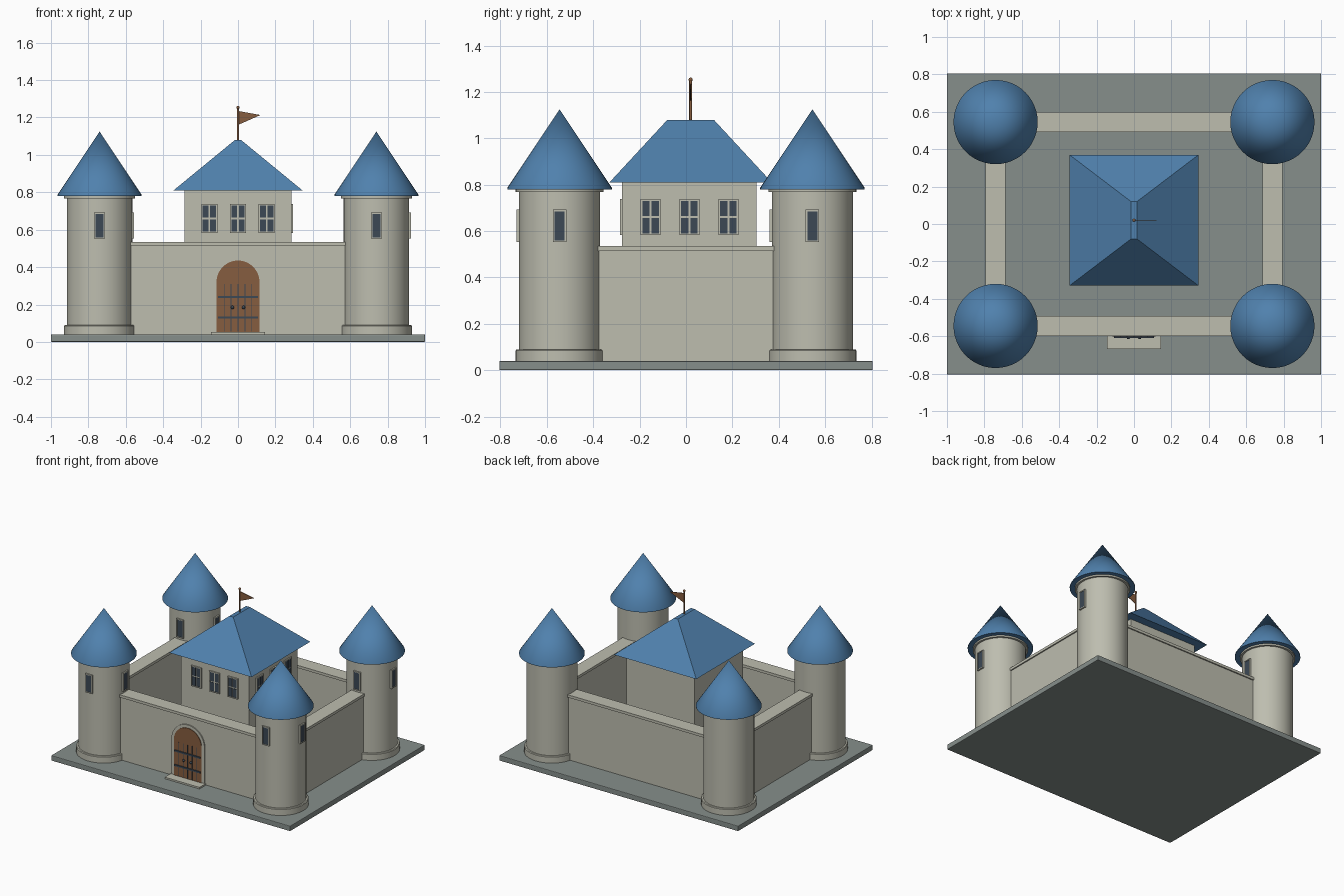
import bpy, bmesh, math
from mathutils import Matrix, Vector

cube = bpy.data.objects.get("Cube")
if cube:
    bpy.data.objects.remove(cube, do_unlink=True)


def material(name, r, g, b):
    m = bpy.data.materials.new(name)
    m.use_nodes = True
    m.diffuse_color = (r, g, b, 1)
    m.node_tree.nodes["Principled BSDF"].inputs["Base Color"].default_value = (r, g, b, 1)
    return m


STONE = material("pale stone", 0.51, 0.51, 0.43)
GROUND = material("grey ground", 0.24, 0.275, 0.26)
BLUE = material("roof blue", 0.08, 0.22, 0.42)
WOOD = material("brown wood", 0.24, 0.11, 0.05)
SLATE = material("dark slate", 0.045, 0.065, 0.09)


def finish(name, bm, mat, bevel=0.0, smooth=False):
    bmesh.ops.recalc_face_normals(bm, faces=bm.faces)
    mesh = bpy.data.meshes.new(name)
    bm.to_mesh(mesh)
    bm.free()
    mesh.materials.append(mat)
    ob = bpy.data.objects.new(name, mesh)
    bpy.context.collection.objects.link(ob)
    if bevel:
        mod = ob.modifiers.new("soft edges", 'BEVEL')
        mod.width, mod.segments = bevel, 2
    if smooth:
        bpy.ops.object.select_all(action='DESELECT')
        ob.select_set(True)
        bpy.context.view_layer.objects.active = ob
        bpy.ops.object.shade_smooth_by_angle(angle=math.radians(35))
    return ob


def box(name, x, y, z, mat, bevel=0.0):
    """Box from (min, max) pairs."""
    bm = bmesh.new()
    bmesh.ops.create_cube(bm, size=1)
    for v in bm.verts:
        for i, (a, b) in enumerate((x, y, z)):
            v.co[i] = a if v.co[i] < 0 else b
    return finish(name, bm, mat, bevel)


def lathe(name, profile, x, y, mat, sides=48):
    """Spin an (r, z) profile round the vertical."""
    bm = bmesh.new()
    vs = [bm.verts.new((r, 0, z)) for r, z in profile]
    edges = [bm.edges.new(p) for p in zip(vs, vs[1:])]
    bmesh.ops.spin(bm, geom=vs + edges, axis=(0, 0, 1), cent=(0, 0, 0),
                   angle=2 * math.pi, steps=sides)
    bmesh.ops.remove_doubles(bm, verts=bm.verts, dist=0.0001)
    ob = finish(name, bm, mat, smooth=True)
    ob.location = (x, y, 0)
    return ob


def prism(name, outline, y0, y1, mat):
    """Extrude an (x, z) outline along y."""
    bm = bmesh.new()
    face = bm.faces.new([bm.verts.new((x, y0, z)) for x, z in outline])
    new = bmesh.ops.extrude_face_region(bm, geom=[face])["geom"]
    for v in new:
        if isinstance(v, bmesh.types.BMVert):
            v.co.y = y1
    return finish(name, bm, mat)


def arch(r, spring, foot, n=24):
    curve = [(r * math.cos(math.pi * i / n), spring + r * math.sin(math.pi * i / n))
             for i in range(n + 1)]
    return [(r, foot)] + curve + [(-r, foot)]


def window(name, place, w, h, z, panes):
    """Framed window facing -y at the origin, then moved by the matrix."""
    cols, rows = panes
    edge, bar = 0.007, 0.009
    parts = [box(name + "_sill_block", (-w / 2, w / 2), (-0.004, 0.03), (z - h / 2, z + h / 2), STONE)]
    for s in (-1, 1):
        a, b = sorted((s * w / 2, s * (w / 2 - edge)))
        parts.append(box(name + "_jamb", (a, b), (-0.01, 0.0), (z - h / 2, z + h / 2), STONE))
        a, b = sorted((s * h / 2, s * (h / 2 - edge)))
        parts.append(box(name + "_rail", (-w / 2, w / 2), (-0.01, 0.0), (z + a, z + b), STONE))
    iw, ih = w - 2 * edge, h - 2 * edge
    pw, ph = (iw - bar * (cols - 1)) / cols, (ih - bar * (rows - 1)) / rows
    for c in range(cols):
        for r in range(rows):
            x0, z0 = -iw / 2 + c * (pw + bar), z - ih / 2 + r * (ph + bar)
            parts.append(box(name + "_pane", (x0, x0 + pw), (-0.007, -0.003), (z0, z0 + ph), SLATE))
    for p in parts:
        p.matrix_world = place


def facing(x, y, side):
    """Front (-y) when side is 0, +x when side is 1."""
    return Matrix.Translation((x, y, 0)) @ Matrix.Rotation(side * math.pi / 2, 4, 'Z')


# Ground slab
box("ground_slab", (-1, 1), (-0.805, 0.805), (0, 0.04), GROUND, 0.005)

# Corner towers with plinth, eave ring, cone roof and two windows
TX, TY, TR = 0.74, 0.545, 0.175
for sx in (-1, 1):
    for sy in (-1, 1):
        cx, cy = sx * TX, sy * TY
        lathe("tower_body", [(0, 0.04), (TR, 0.04), (TR, 0.78), (0, 0.78)], cx, cy, STONE)
        lathe("tower_plinth", [(0, 0.04), (0.19, 0.04), (0.19, 0.085), (0.186, 0.09), (0, 0.09)],
              cx, cy, STONE)
        lathe("tower_eave_ring", [(0, 0.768), (0.19, 0.768), (0.19, 0.785), (0, 0.785)], cx, cy, STONE)
        lathe("tower_roof", [(0, 0.78), (0.225, 0.78), (0.225, 0.787), (0, 1.125)], cx, cy, BLUE)
        window("tower_window", facing(cx, cy - TR, 0), 0.058, 0.14, 0.622, (1, 1))
        window("tower_window", facing(cx + TR, cy, 1), 0.058, 0.14, 0.622, (1, 1))

# Curtain walls with overhanging caps
for s in (-1, 1):
    for part, half, z, mat in (("wall", 0.045, (0.04, 0.515), STONE),
                               ("wall_cap", 0.054, (0.515, 0.535), STONE)):
        box("cross_" + part, (-0.66, 0.66), (s * TY - half, s * TY + half), z, mat)
        box("side_" + part, (s * TX - half, s * TX + half), (-0.45, 0.45), z, mat)

# Keep with hipped roof
KY = 0.015
box("keep_body", (-0.285, 0.285), (KY - 0.29, KY + 0.29), (0.04, 0.815), STONE)
bm = bmesh.new()
bmesh.ops.create_cube(bm, size=2)
for v in bm.verts:
    top = v.co.z > 0
    hx, hy, z = (0.016, 0.1, 1.08) if top else (0.345, 0.35, 0.81)
    v.co = Vector((v.co.x * hx, KY + 0.005 + v.co.y * hy, z))
finish("keep_roof", bm, BLUE)
for i in (-1, 0, 1):
    window("keep_window", facing(i * 0.153, KY - 0.29, 0), 0.085, 0.155, 0.66, (2, 2))
    window("keep_window", facing(0.285, KY + i * 0.168, 1), 0.085, 0.155, 0.66, (2, 2))

# Flagpole and pennant
lathe("flag_pole", [(0, 1.07), (0.006, 1.07), (0.006, 1.25), (0, 1.25)], 0, 0.02, WOOD, 12)
ball = [(0.009 * math.sin(math.pi * i / 8), 1.253 - 0.009 * math.cos(math.pi * i / 8)) for i in range(9)]
lathe("pole_ball", ball, 0, 0.02, WOOD, 16)
prism("pennant", [(0, 1.235), (0, 1.16), (0.12, 1.213)], 0.018, 0.022, WOOD)

# Gate: arched surround, door leaf, step
prism("gate_surround", arch(0.138, 0.32, 0.04), -0.598, -0.56, STONE)
prism("gate_door", arch(0.115, 0.32, 0.05), -0.602, -0.57, WOOD)
box("gate_step", (-0.145, 0.145), (-0.668, -0.58), (0.04, 0.052), STONE)

# Plank grooves, iron straps and ring knobs
for i in range(-2, 3):
    box("plank_groove", (i * 0.037 - 0.002, i * 0.037 + 0.002), (-0.604, -0.6), (0.055, 0.31), SLATE)
for z in (0.13, 0.24):
    box("iron_strap", (-0.107, 0.107), (-0.609, -0.6), (z - 0.006, z + 0.006), SLATE)
for s in (-1, 1):
    bm = bmesh.new()
    bmesh.ops.create_uvsphere(bm, u_segments=16, v_segments=10, radius=0.009)
    knob = finish("door_knob", bm, SLATE, smooth=True)
    knob.location = (s * 0.03, -0.607, 0.185)
